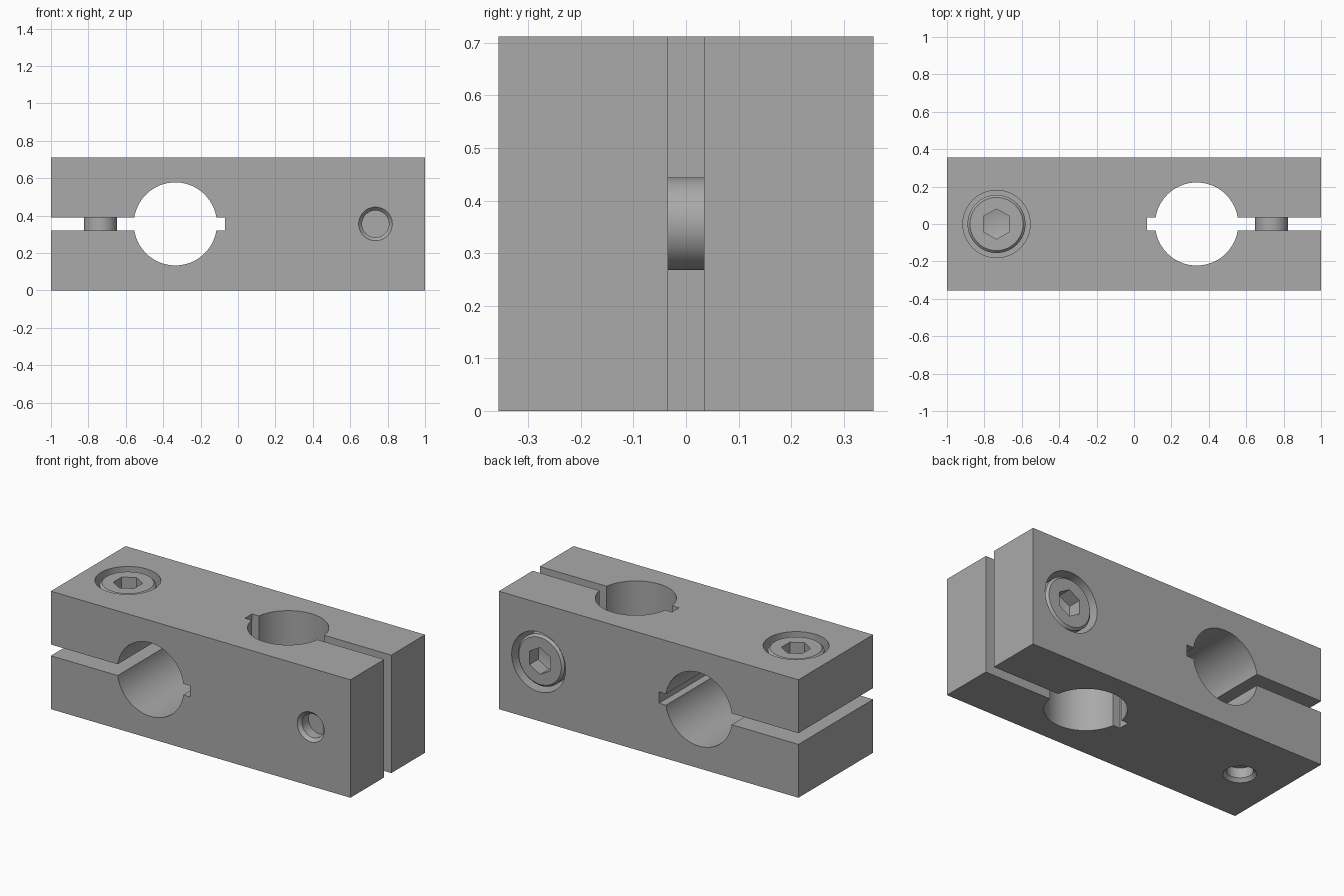
import bpy, bmesh, math
from mathutils import Matrix, Vector

if "Cube" in bpy.data.objects:
    bpy.data.objects.remove(bpy.data.objects["Cube"], do_unlink=True)

H = 0.712            # block height and depth
C = H / 2            # axis height
SCREW_X = -0.735
BORE_X = -0.335

steel = bpy.data.materials.new("grey steel")
steel.use_nodes = True
colour = (0.4, 0.4, 0.4, 1)
steel.diffuse_color = colour
steel.node_tree.nodes["Principled BSDF"].inputs["Base Color"].default_value = colour

# Half turn about the diagonal: left clamp (top screw) -> right clamp (back screw)
TURN = Matrix(((-1, 0, 0, 0), (0, 0, 1, -C), (0, 1, 0, C), (0, 0, 0, 1)))


def finish(bm, name, matrix=Matrix()):
    bmesh.ops.transform(bm, matrix=matrix, verts=bm.verts)
    bmesh.ops.recalc_face_normals(bm, faces=bm.faces)
    mesh = bpy.data.meshes.new(name)
    bm.to_mesh(mesh)
    bm.free()
    mesh.materials.append(steel)
    obj = bpy.data.objects.new(name, mesh)
    bpy.context.collection.objects.link(obj)
    return obj


def box(name, lo, hi, matrix=Matrix()):
    lo, hi = Vector(lo), Vector(hi)
    bm = bmesh.new()
    bmesh.ops.create_cube(bm, size=1)
    place = Matrix.Translation((lo + hi) / 2) @ Matrix.Diagonal((*(hi - lo), 1))
    return finish(bm, name, matrix @ place)


def lathe(name, profile, matrix=Matrix(), sides=64):
    """Solid of revolution about z from (radius, height) points, ends on the axis."""
    bm = bmesh.new()
    rings = []
    for r, z in profile:
        if r == 0:
            rings.append([bm.verts.new((0, 0, z))] * sides)
            continue
        angles = [math.pi / 2 + math.tau * i / sides for i in range(sides)]
        rings.append([bm.verts.new((r * math.cos(a), r * math.sin(a), z)) for a in angles])
    for a, b in zip(rings, rings[1:]):
        for i in range(sides):
            j = (i + 1) % sides
            corners = list(dict.fromkeys((a[i], a[j], b[j], b[i])))
            bm.faces.new(corners)
    return finish(bm, name, matrix)


def cut(obj, cutters):
    for cutter in cutters:
        cutter.hide_render = True
        mod = obj.modifiers.new("cut", "BOOLEAN")
        mod.operation = "DIFFERENCE"
        mod.solver = "EXACT"
        mod.object = cutter
        bpy.context.view_layer.objects.active = obj
        bpy.ops.object.modifier_apply(modifier=mod.name)
        bpy.data.objects.remove(cutter, do_unlink=True)


def smooth(obj):
    bpy.ops.object.select_all(action="DESELECT")
    obj.select_set(True)
    bpy.context.view_layer.objects.active = obj
    bpy.ops.object.shade_smooth_by_angle(angle=math.radians(25))


# Clamp block
block = box("clamp_block", (-1, -C, 0), (1, C, H))
at_screw = Matrix.Translation((SCREW_X, 0, 0))
along_y = Matrix.Translation((BORE_X, 0, C)) @ Matrix.Rotation(math.pi / 2, 4, "X")

# Countersunk thread, clearance hole and counterbore in one profile
SCREW_HOLE = [(0, -0.05), (0.09, -0.05), (0.09, 0), (0.072, 0.02), (0.072, C),
              (0.098, C), (0.098, 0.5), (0.18, 0.5), (0.18, 0.8), (0, 0.8)]
ROD_BORE = [(0, -0.5), (0.222, -0.5), (0.222, 0.5), (0, 0.5)]

for side in (Matrix(), TURN):
    cut(block, [
        lathe("rod_bore_cutter", ROD_BORE, side @ along_y, 96),
        box("slot_cutter", (-1.1, -0.5, C - 0.034), (-0.07, 0.5, C + 0.034), side),
        lathe("screw_hole_cutter", SCREW_HOLE, side @ at_screw),
    ])
smooth(block)

# Socket head screws
SCREW = [(0, 0.08), (0.088, 0.08), (0.088, 0.5), (0.155, 0.5),
         (0.155, 0.685), (0.142, 0.698), (0, 0.698)]
SOCKET = [(0, 0.595), (0.081, 0.615), (0.081, 0.8), (0, 0.8)]
for name, side in (("top_screw", Matrix()), ("back_screw", TURN)):
    screw = lathe(name, SCREW, side @ at_screw)
    cut(screw, [lathe("hex_socket_cutter", SOCKET, side @ at_screw, 6)])
    smooth(screw)
